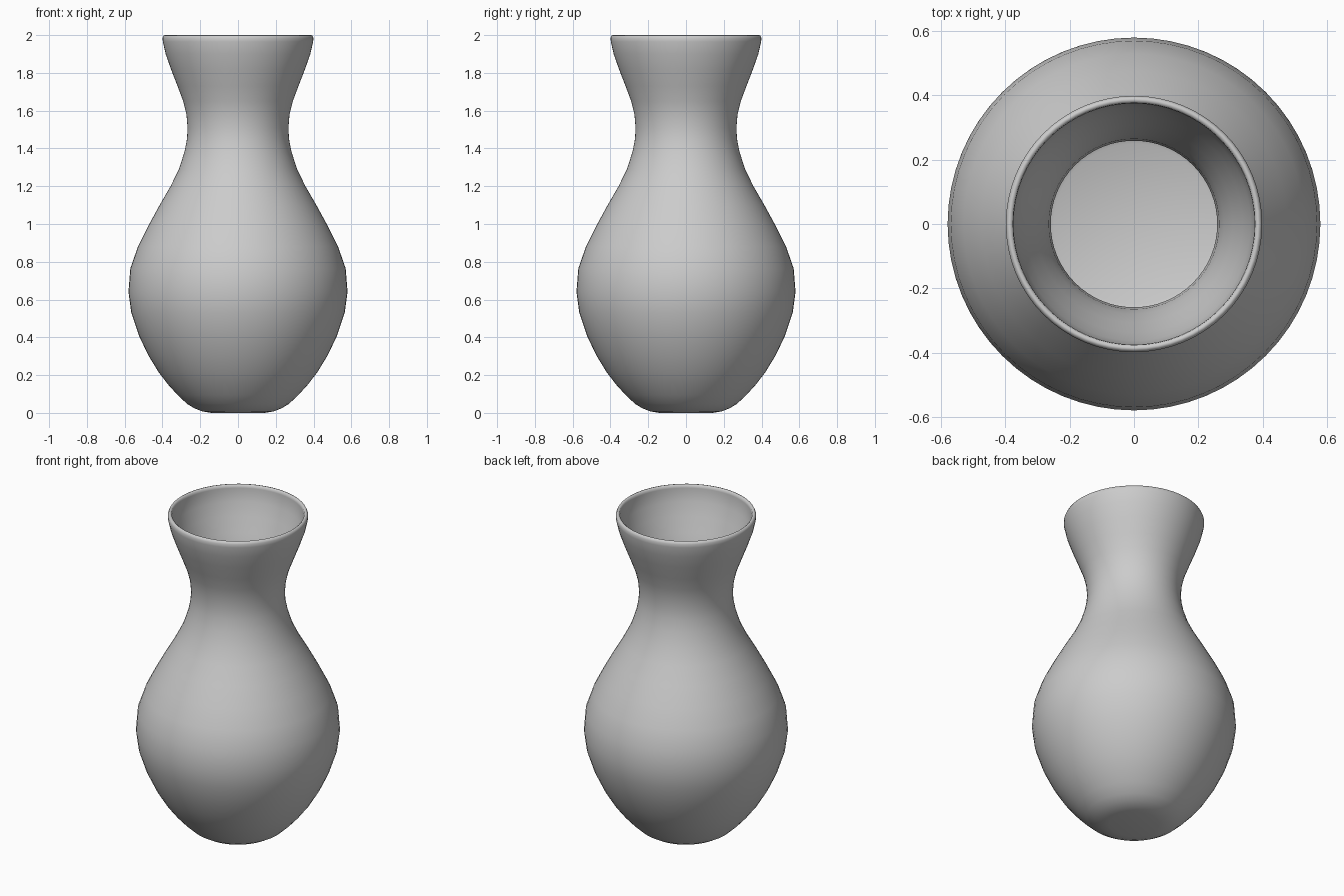
import bpy, bmesh, math

if "Cube" in bpy.data.objects:
    bpy.data.objects.remove(bpy.data.objects["Cube"])

SEGMENTS = 64

# Outer wall, foot to rim, as (radius, height)
outer = [(0.14, 0.0), (0.19, 0.008), (0.23, 0.024), (0.27, 0.048), (0.32, 0.095),
         (0.37, 0.15), (0.42, 0.215), (0.475, 0.305), (0.525, 0.41), (0.565, 0.53),
         (0.58, 0.64), (0.57, 0.765), (0.53, 0.88), (0.475, 0.99), (0.415, 1.1),
         (0.357, 1.2), (0.313, 1.29), (0.284, 1.38), (0.27, 1.45), (0.267, 1.51),
         (0.273, 1.58), (0.29, 1.65), (0.32, 1.73), (0.355, 1.82), (0.383, 1.9),
         (0.398, 1.965)]
# Rounded lip
lip = [(0.399, 1.985), (0.393, 1.998), (0.385, 2.0), (0.377, 1.994), (0.375, 1.98)]
# Inner wall is a thin offset of the outer one, ending on a flat floor
inner = [(r - (0.008 if z < 1.6 else 0.008 + 0.04 * (z - 1.6)), z)
         for r, z in reversed(outer[4:])]
floor = [(0.28, 0.065), (0.25, 0.05)]


def lathe(name, profile):
    """Revolve a profile about z, closing both ends with a centre vertex."""
    bm = bmesh.new()
    rings = []
    for r, z in profile:
        rings.append([bm.verts.new((r * math.cos(a), r * math.sin(a), z))
                      for a in (2 * math.pi * i / SEGMENTS for i in range(SEGMENTS))])
    for low, high in zip(rings, rings[1:]):
        for i in range(SEGMENTS):
            j = (i + 1) % SEGMENTS
            bm.faces.new((low[i], low[j], high[j], high[i]))
    for ring, z in ((rings[0], profile[0][1]), (rings[-1], profile[-1][1])):
        centre = bm.verts.new((0, 0, z))
        for i in range(SEGMENTS):
            bm.faces.new((ring[i], ring[(i + 1) % SEGMENTS], centre))
    bmesh.ops.recalc_face_normals(bm, faces=bm.faces)
    for f in bm.faces:
        f.smooth = True
    mesh = bpy.data.meshes.new(name)
    bm.to_mesh(mesh)
    bm.free()
    obj = bpy.data.objects.new(name, mesh)
    bpy.context.collection.objects.link(obj)
    return obj


lathe("vase", outer + lip + inner + floor)
